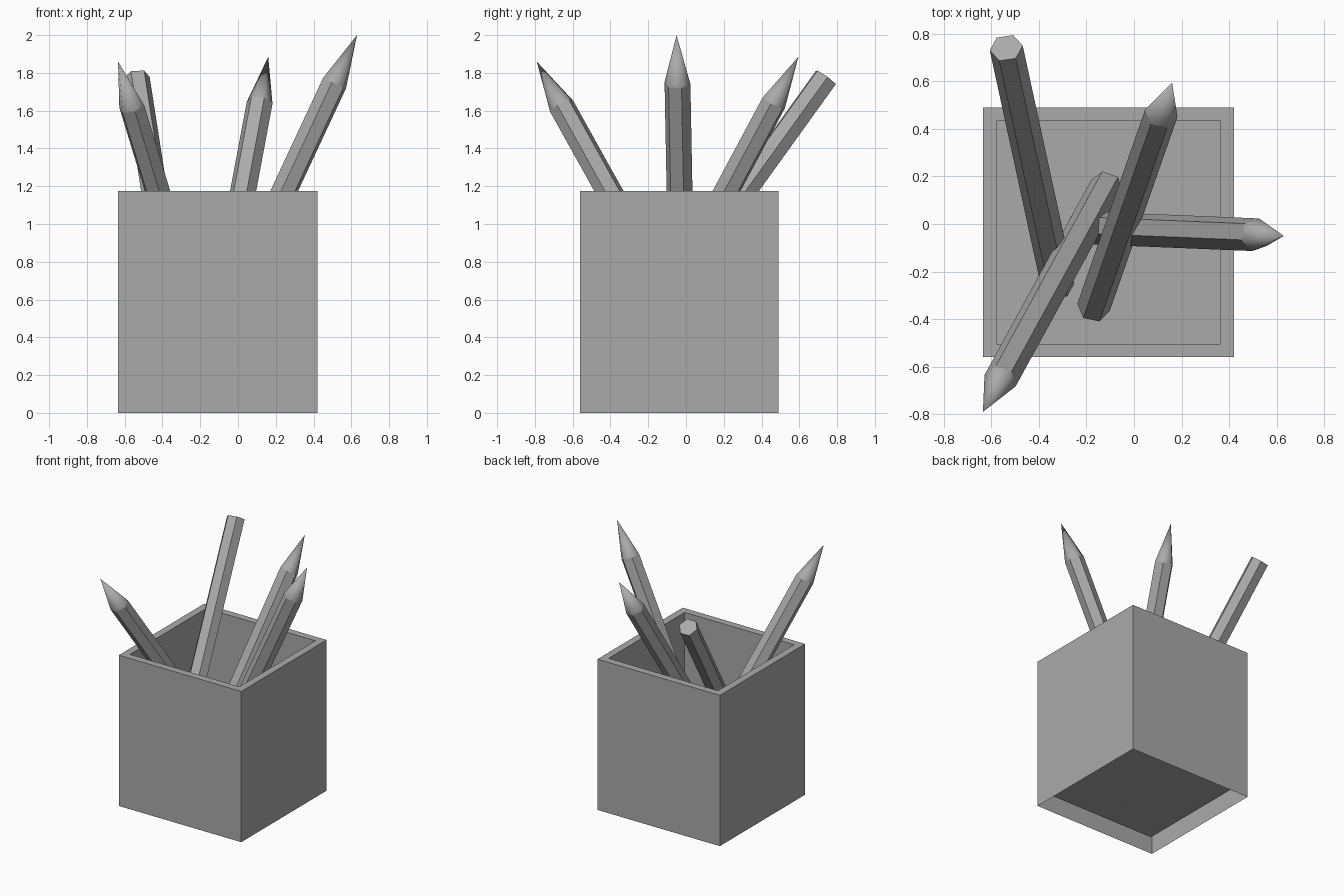
import bpy
import bmesh
import math
from mathutils import Vector

cube = bpy.data.objects.get("Cube")
if cube:
    bpy.data.objects.remove(cube, do_unlink=True)

GREY = (0.4, 0.4, 0.4, 1.0)
grey = bpy.data.materials.new("plain_grey")
grey.use_nodes = True
grey.diffuse_color = GREY
grey.node_tree.nodes["Principled BSDF"].inputs["Base Color"].default_value = GREY


def finish(bm, name):
    mesh = bpy.data.meshes.new(name)
    bm.to_mesh(mesh)
    bm.free()
    mesh.materials.append(grey)
    obj = bpy.data.objects.new(name, mesh)
    bpy.context.collection.objects.link(obj)
    return obj


# Square holder: open-bottomed shell, rim inset and well pushed down to the floor
def make_holder(low, high, wall, floor_z):
    bm = bmesh.new()
    bmesh.ops.create_cube(bm, size=1)
    low, high = Vector(low), Vector(high)
    for v in bm.verts:
        v.co = Vector(low[i] + (v.co[i] + 0.5) * (high[i] - low[i]) for i in range(3))
    bm.normal_update()
    top = max(bm.faces, key=lambda f: f.normal.z)
    bottom = min(bm.faces, key=lambda f: f.normal.z)
    bmesh.ops.delete(bm, geom=[bottom], context='FACES_ONLY')
    bmesh.ops.inset_region(bm, faces=[top], thickness=wall)
    well = bmesh.ops.extrude_discrete_faces(bm, faces=[top])["faces"][0]
    for v in well.verts:
        v.co.z = floor_z
    return finish(bm, "pencil_holder")


# Six-sided pencil from base to end, with an optional smooth cone point
def make_pencil(name, base, end, roll, cone=0.28, radius=0.07):
    base, end = Vector(base), Vector(end)
    axis = (end - base).normalized()
    side = Vector((0, 0, 1)).cross(axis).normalized()
    up = axis.cross(side)
    shoulder = end - axis * cone

    bm = bmesh.new()
    angles = [math.radians(roll + 60 * i) for i in range(6)]
    spokes = [(side * math.cos(a) + up * math.sin(a)) * radius for a in angles]
    lower = [bm.verts.new(base + s) for s in spokes]
    upper = [bm.verts.new(shoulder + s) for s in spokes]
    bm.faces.new(lower[::-1])
    for i in range(6):
        j = (i + 1) % 6
        bm.faces.new((lower[i], lower[j], upper[j], upper[i]))
    if cone:
        tip = bm.verts.new(end)
        for i in range(6):
            j = (i + 1) % 6
            bm.faces.new((upper[i], upper[j], tip)).smooth = True
            bm.edges.get((upper[i], upper[j])).smooth = False
    else:
        bm.faces.new(upper)
    bmesh.ops.recalc_face_normals(bm, faces=bm.faces[:])
    return finish(bm, name)


make_holder((-0.635, -0.56, 0), (0.42, 0.49, 1.175), 0.08, 0.09)
make_pencil("pencil_front", (-0.115, 0.16, 0.154), (-0.635, -0.79, 1.86), 10)
make_pencil("pencil_left", (-0.22, -0.015, 0.18), (0.63, -0.05, 2.0), -10)
make_pencil("pencil_back", (-0.17, -0.35, 0.12), (0.16, 0.595, 1.885), 8)
make_pencil("blunt_pencil", (-0.32, -0.26, 0.385), (-0.537, 0.74, 1.775), -5, cone=0)
